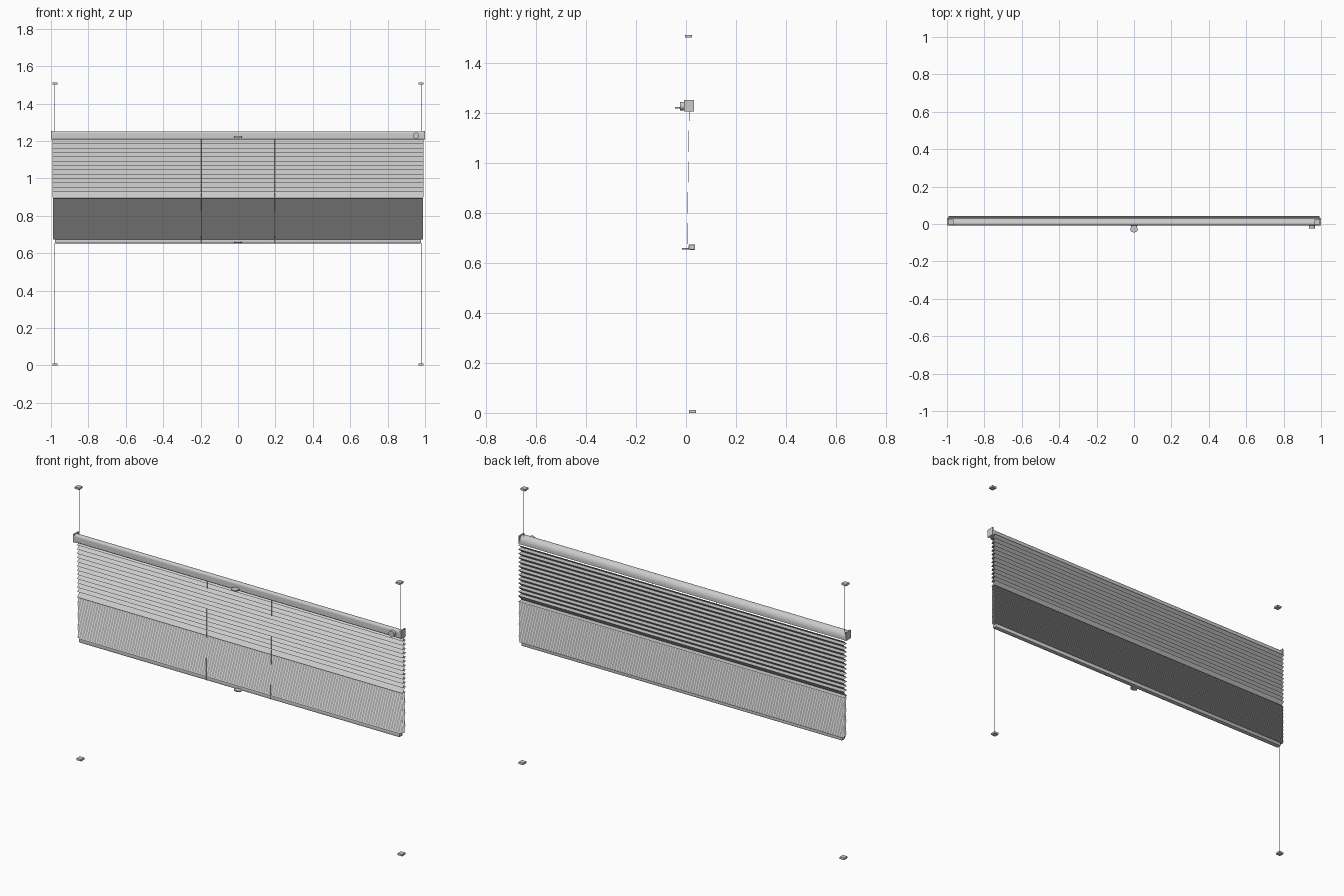
import bpy, bmesh, math

if "Cube" in bpy.data.objects:
    bpy.data.objects.remove(bpy.data.objects["Cube"])

grey = bpy.data.materials.new("light grey")
grey.diffuse_color = (0.6, 0.6, 0.6, 1)
grey.use_nodes = True
grey.node_tree.nodes["Principled BSDF"].inputs["Base Color"].default_value = grey.diffuse_color


def make(name, verts, faces, bevel=0, smooth=False, solid=True):
    me = bpy.data.meshes.new(name)
    me.from_pydata(verts, [], faces)
    bm = bmesh.new()
    bm.from_mesh(me)
    if solid:
        bmesh.ops.recalc_face_normals(bm, faces=bm.faces)
    if bevel:
        bmesh.ops.bevel(bm, geom=bm.edges[:], offset=bevel, segments=2,
                        affect='EDGES', profile=0.5)
    bm.to_mesh(me)
    bm.free()
    me.materials.append(grey)
    ob = bpy.data.objects.new(name, me)
    bpy.context.collection.objects.link(ob)
    if smooth:
        bpy.context.view_layer.objects.active = ob
        bpy.ops.object.select_all(action='DESELECT')
        ob.select_set(True)
        bpy.ops.object.shade_smooth_by_angle(angle=math.radians(35))
    return ob


def prism(name, ring_a, ring_b, **kw):
    """Closed solid between two matching rings of points."""
    n = len(ring_a)
    faces = [(i, (i + 1) % n, n + (i + 1) % n, n + i) for i in range(n)]
    faces += [tuple(range(n))[::-1], tuple(range(n, 2 * n))]
    return make(name, ring_a + ring_b, faces, **kw)


def bar(name, profile, x0, x1, **kw):
    return prism(name, [(x0, y, z) for y, z in profile],
                 [(x1, y, z) for y, z in profile], **kw)


def box(name, x0, x1, y0, y1, z0, z1, **kw):
    return bar(name, [(y0, z0), (y1, z0), (y1, z1), (y0, z1)], x0, x1, **kw)


def cord(name, x, y0, z0, y1, z1, r):
    ring = [(r * math.cos(a), r * math.sin(a)) for a in [i * math.pi / 3 for i in range(6)]]
    return prism(name, [(x + u, y0 + v, z0) for u, v in ring],
                 [(x + u, y1 + v, z1) for u, v in ring], smooth=True)


def sheet(name, pts, w):
    """Thin folded fabric following a y-z line, facing forward."""
    n = len(pts)
    verts = [(-w, y, z) for y, z in pts] + [(w, y, z) for y, z in pts]
    faces = [(i, i + 1, n + i + 1, n + i) for i in range(n - 1)]
    return make(name, verts, faces, solid=False)


def arc(cy, cz, ry, rz, a0, a1, n=6):
    ts = [math.radians(a0 + (a1 - a0) * i / n) for i in range(n + 1)]
    return [(cy + ry * math.cos(t), cz + rz * math.sin(t)) for t in ts]


# head rail with rounded top, wider curve at the back, and end caps
rail = [(-0.004, 1.208), (0.032, 1.208)]
rail += arc(0.004, 1.220, 0.028, 0.032, 0, 90, 8)
rail += arc(0.003, 1.239, 0.011, 0.013, 90, 180)[1:] + [(-0.008, 1.212)]
bar("head_rail", rail, -0.992, 0.992, smooth=True)
for s, side in ((-1, "left"), (1, "right")):
    a, b = sorted((s * 0.992, s * 1.0))
    box("end_cap_" + side, a, b, -0.009, 0.033, 1.207, 1.253, bevel=0.001)

FY, BY = 0.016, 0.044


def pleats(name, top, bottom, n, w, last=0):
    """Sloping fronts with level returns, optionally one deeper last fold."""
    pitch = (top - bottom) / n
    pts = [(BY, top)]
    for i in range(n):
        z = top - (i + 1) * pitch
        pts += [(FY, z), (BY, z)]
    if last:
        pts += [(FY, bottom - last), (BY, bottom - last)]
    sheet(name, pts, w)


# open pleats above, tight pleats below
pleats("upper_fabric", 1.208, 0.928, 12, 0.993, last=0.031)
pleats("lower_fabric", 0.896, 0.674, 42, 0.99)

# bottom rail
box("bottom_rail", -0.978, 0.978, 0.011, 0.037, 0.653, 0.674, bevel=0.003, smooth=True)


# pull handles: thin rounded tabs
def handle(name, y_tip, y_back, z):
    out = [(-0.012, y_back), (0.012, y_back)]
    cy = y_tip + 0.016
    out += [(0.021 * math.cos(a), cy - 0.016 * math.sin(a))
            for a in [-math.pi * i / 8 + math.pi for i in range(8, -1, -1)]]
    prism(name, [(x, y, z - 0.003) for x, y in out], [(x, y, z + 0.003) for x, y in out],
          smooth=True)


handle("top_handle", -0.045, -0.006, 1.222)
handle("bottom_handle", -0.017, 0.014, 0.657)

# round tension knob on the head rail
circ = [(0.952 + 0.017 * math.cos(t), 1.229 + 0.017 * math.sin(t))
        for t in [2 * math.pi * i / 24 for i in range(24)]]
prism("tension_knob", [(x, -0.024, z) for x, z in circ], [(x, -0.007, z) for x, z in circ],
      smooth=True)

# brackets and tension cords on both sides
for s, side in ((-1, "left"), (1, "right")):
    x = s * 0.979
    box("top_bracket_" + side, x - 0.014, x + 0.014, -0.005, 0.024, 1.503, 1.514, bevel=0.001)
    box("bottom_bracket_" + side, x - 0.014, x + 0.014, 0.012, 0.041, 0, 0.011, bevel=0.001)
    cord("upper_cord_front_" + side, x, 0.004, 1.245, 0.004, 1.505, 0.0008)
    cord("upper_cord_back_" + side, x, 0.016, 1.245, 0.016, 1.505, 0.0008)
    cord("lower_cord_" + side, x, 0.026, 0.008, 0.026, 0.656, 0.0008)
    # guide cords in front of the fabric
    cord("guide_cord_" + side, s * 0.197, 0.004, 0.657, 0.013, 1.21, 0.0008)
